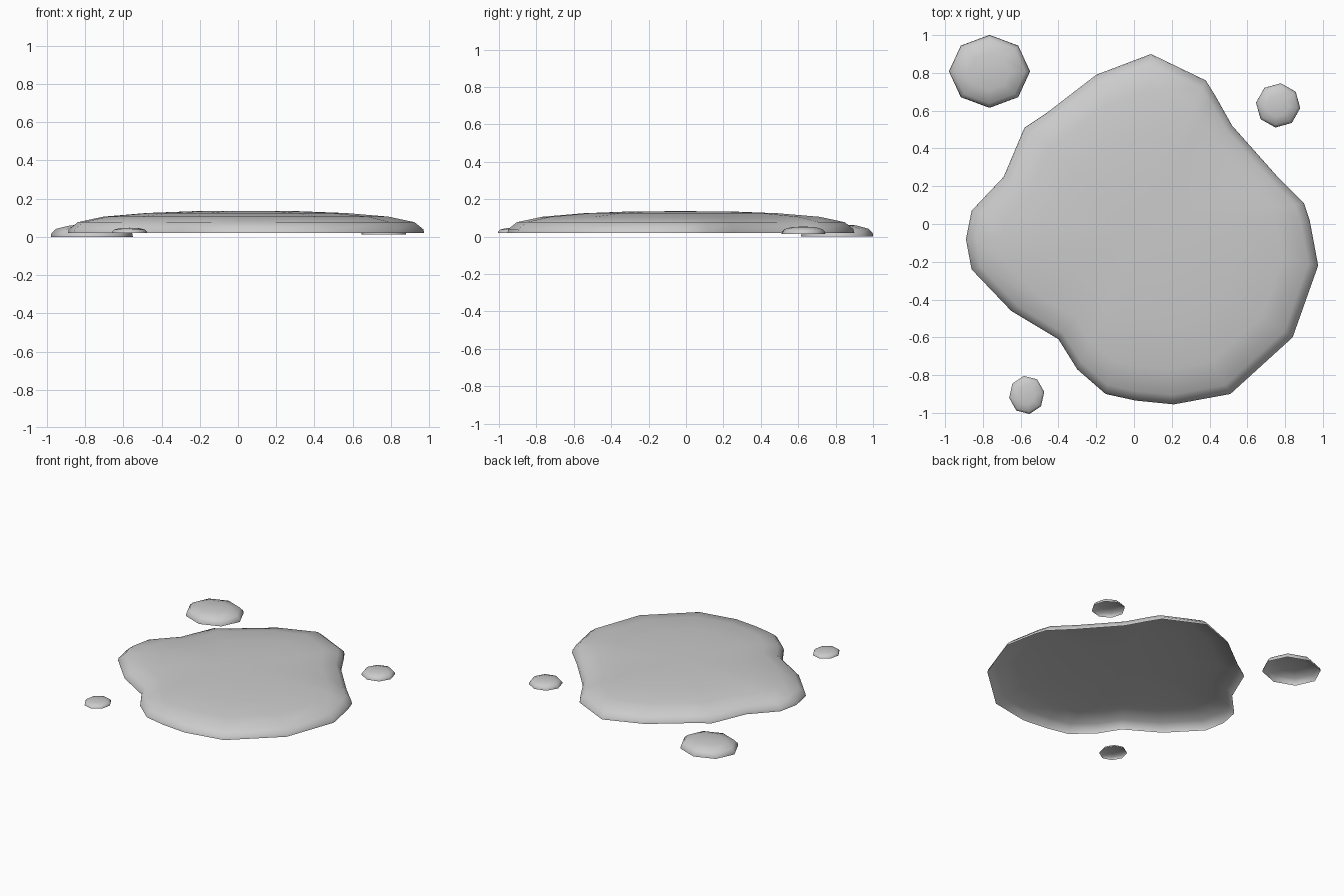
import bpy, bmesh
from math import sin, cos, pi, radians

if "Cube" in bpy.data.objects:
    bpy.data.objects.remove(bpy.data.objects["Cube"])

def dome(name, outline, center, profile, top):
    """Open-bottomed blob: outline scaled about its centre for each (scale, z)."""
    cx, cy = center
    bm = bmesh.new()
    rings = [[bm.verts.new((cx + (x - cx) * s, cy + (y - cy) * s, z))
              for x, y in outline] for s, z in profile]
    n = len(outline)
    for a, b in zip(rings, rings[1:]):
        for i in range(n):
            j = (i + 1) % n
            bm.faces.new((a[i], a[j], b[j], b[i]))
    tip = bm.verts.new((cx, cy, top))
    for i in range(n):
        bm.faces.new((rings[-1][i], rings[-1][(i + 1) % n], tip))
    for f in bm.faces:
        f.smooth = True
    me = bpy.data.meshes.new(name)
    bm.to_mesh(me)
    bm.free()
    ob = bpy.data.objects.new(name, me)
    bpy.context.collection.objects.link(ob)
    return ob

def octagon(cx, cy, rx, ry, turn):
    return [(cx + rx * cos(radians(turn) + k * pi / 4),
             cy + ry * sin(radians(turn) + k * pi / 4)) for k in range(8)]

# Main puddle, listed clockwise from the back tip
shore = [(.09, .90), (.38, .76), (.43, .68), (.52, .52), (.76, .25), (.90, .11),
         (.93, .02), (.975, -.22), (.84, -.60), (.51, -.90), (.21, -.955),
         (.01, -.935), (-.15, -.90), (-.30, -.77), (-.40, -.61), (-.65, -.46),
         (-.86, -.24), (-.89, -.08), (-.86, .07), (-.69, .25), (-.58, .51),
         (-.46, .59), (-.20, .79)]
dome("puddle", shore[::-1], (.04, -.03),
     [(1, .02), (.995, .04), (.945, .077), (.80, .106), (.56, .125), (.28, .135)], .136)

# Three eight-sided droplets: centre, radii, turn, base and height
drops = [("large_droplet", -.765, .808, .215, .193, 0, 0, .065),
         ("medium_droplet", .763, .628, .118, .118, -7, .013, .041),
         ("small_droplet", -.568, -.905, .094, .102, 9, .02, .028)]
for name, x, y, rx, ry, turn, base, h in drops:
    prof = [(1, base), (.985, base + .28 * h), (.88, base + .64 * h), (.52, base + .93 * h)]
    dome(name, octagon(x, y, rx, ry, turn), (x, y), prof, base + h)
